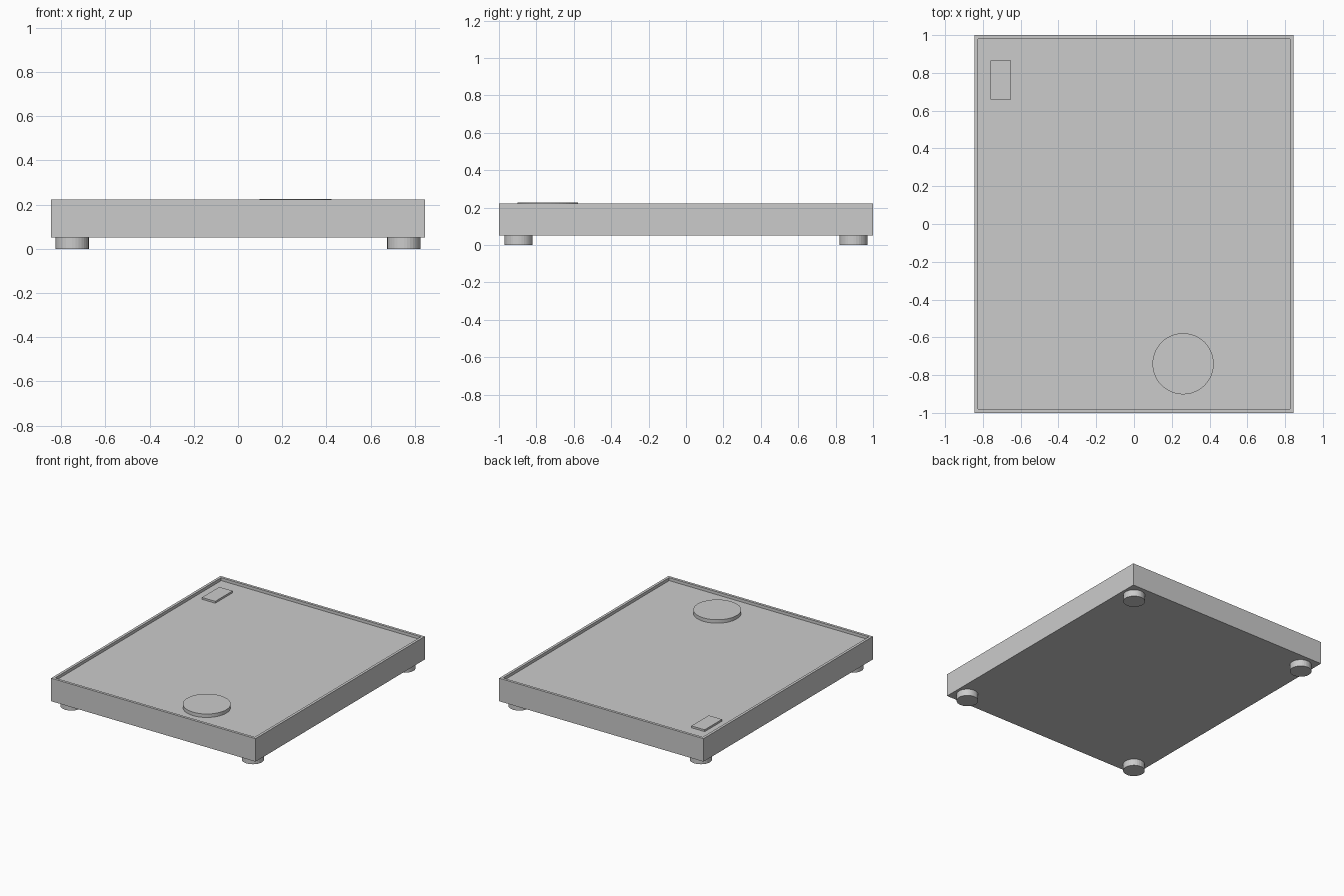
import bpy
import bmesh

# Remove the default cube
if "Cube" in bpy.data.objects:
    bpy.data.objects.remove(bpy.data.objects["Cube"], do_unlink=True)

HALF_X, HALF_Y = 0.845, 1.0
BASE, FLOOR, RIM = 0.05, 0.20, 0.222

grey = bpy.data.materials.new("light_grey")
grey.use_nodes = True
colour = (0.6, 0.6, 0.6, 1)
grey.diffuse_color = colour
grey.node_tree.nodes["Principled BSDF"].inputs["Base Color"].default_value = colour


def make_object(name, bm):
    mesh = bpy.data.meshes.new(name)
    bm.to_mesh(mesh)
    bm.free()
    mesh.materials.append(grey)
    obj = bpy.data.objects.new(name, mesh)
    bpy.context.collection.objects.link(obj)
    return obj


def box_mesh(x0, x1, y0, y1, z0, z1):
    bm = bmesh.new()
    bmesh.ops.create_cube(bm, size=1)
    bmesh.ops.scale(bm, vec=(x1 - x0, y1 - y0, z1 - z0), verts=bm.verts)
    bmesh.ops.translate(bm, vec=((x0 + x1) / 2, (y0 + y1) / 2, (z0 + z1) / 2),
                        verts=bm.verts)
    return bm


def cylinder(name, x, y, z0, z1, radius, sides=32):
    bm = bmesh.new()
    bmesh.ops.create_cone(bm, cap_ends=True, segments=sides, radius1=radius,
                          radius2=radius, depth=z1 - z0)
    bmesh.ops.translate(bm, vec=(x, y, (z0 + z1) / 2), verts=bm.verts)
    return make_object(name, bm)


# Tray: a box whose top is inset to leave a rim, then sunk to form the floor
bm = box_mesh(-HALF_X, HALF_X, -HALF_Y, HALF_Y, BASE, RIM)
top = max(bm.faces, key=lambda f: f.calc_center_median().z)
bmesh.ops.inset_individual(bm, faces=[top], thickness=0.028)
floor = bmesh.ops.extrude_discrete_faces(bm, faces=[top])["faces"][0]
bmesh.ops.translate(bm, vec=(0, 0, FLOOR - RIM), verts=floor.verts)
make_object("tray", bm)

# Raised round pad and small rectangular plate on the floor
cylinder("round_pad", 0.26, -0.74, FLOOR, 0.226, 0.162, 48)
make_object("corner_plate", box_mesh(-0.76, -0.65, 0.66, 0.865, FLOOR, 0.214))

# Four short round feet
for side, sx in (("left", 1), ("right", -1)):
    for end, sy in (("front", -1), ("back", 1)):
        cylinder(f"{end}_{side}_foot", sx * 0.75, sy * 0.895, 0, BASE, 0.075)
